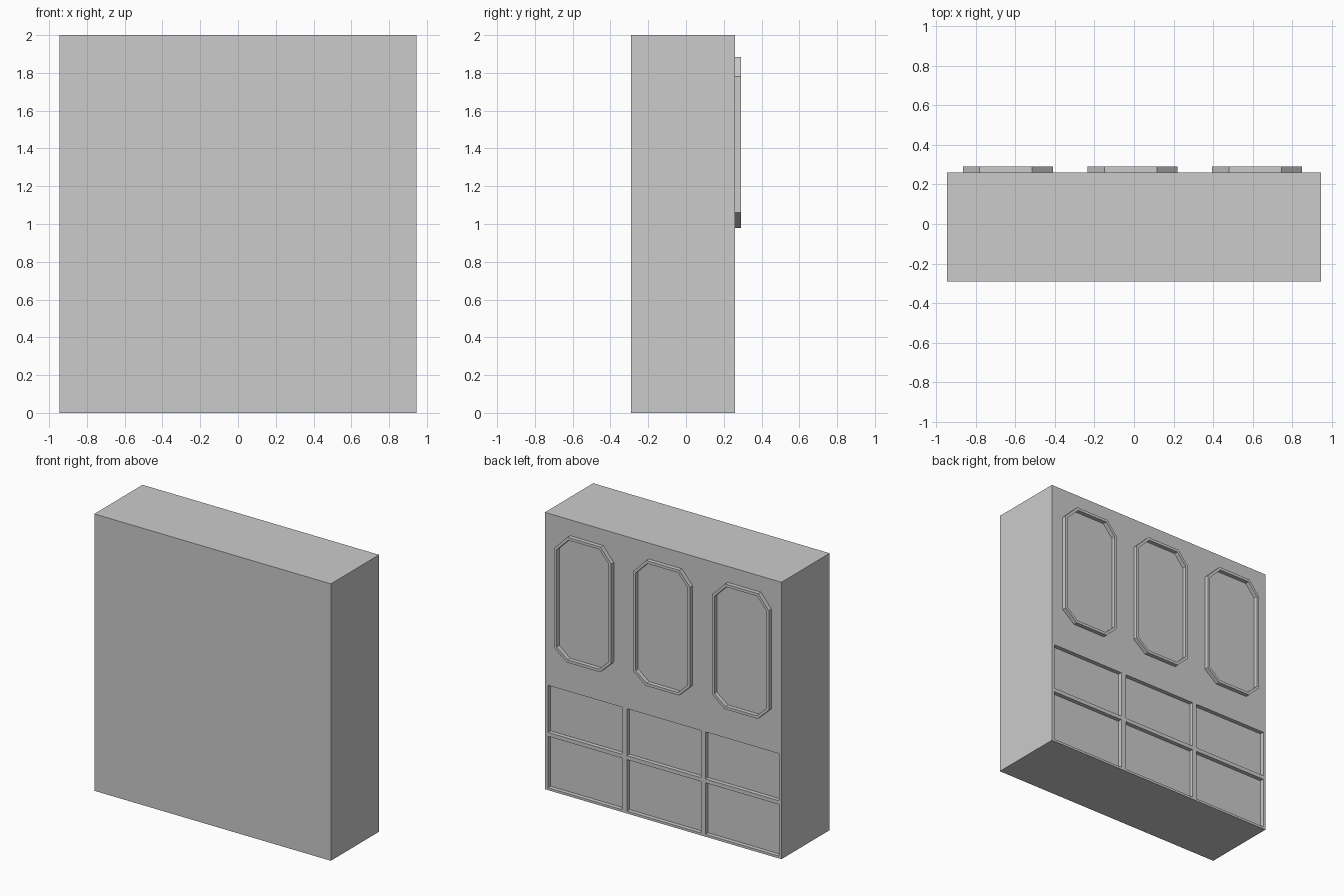
import bpy, bmesh
from mathutils import Vector

if "Cube" in bpy.data.objects:
    bpy.data.objects.remove(bpy.data.objects["Cube"])

BACK = 0.26      # y of the detailed face
TRIM = 0.03      # projection of the octagonal trims


def add_box(bm, lo, hi):
    lo, hi = Vector(lo), Vector(hi)
    verts = bmesh.ops.create_cube(bm, size=1)["verts"]
    for v in verts:
        v.co = Vector([(lo[i] + hi[i]) / 2 + v.co[i] * (hi[i] - lo[i]) for i in range(3)])


def make_object(name, bm):
    bmesh.ops.recalc_face_normals(bm, faces=bm.faces)
    mesh = bpy.data.meshes.new(name)
    bm.to_mesh(mesh)
    bm.free()
    obj = bpy.data.objects.new(name, mesh)
    bpy.context.collection.objects.link(obj)
    return obj


# Main cabinet block
bm = bmesh.new()
add_box(bm, (-0.945, -0.29, 0), (0.945, BACK, 2))
body = make_object("cabinet_body", bm)

# Cutter for the two rows of three recessed panels
bm = bmesh.new()
for cx in (-0.632, -0.006, 0.626):
    for z0, z1 in ((0.017, 0.389), (0.417, 0.757)):
        add_box(bm, (cx - 0.295, BACK - 0.03, z0), (cx + 0.295, BACK + 0.1, z1))
cutter = make_object("panel_cutter", bm)
cutter.hide_render = True

mod = body.modifiers.new("recessed_panels", "BOOLEAN")
mod.operation = "DIFFERENCE"
mod.solver = "EXACT"
mod.object = cutter
bpy.context.view_layer.objects.active = body
bpy.ops.object.modifier_apply(modifier=mod.name)
bpy.data.objects.remove(cutter)


# Octagonal raised window trims
def window_trim(name, x0):
    x1, z0, z1 = x0 + 0.455, 0.98, 1.885
    outline = [(x0 + 0.09, z0), (x1 - 0.1, z0), (x1, z0 + 0.08), (x1, z1 - 0.105),
               (x1 - 0.105, z1), (x0 + 0.085, z1), (x0, z1 - 0.1), (x0, z0 + 0.085)]
    bm = bmesh.new()
    face = bm.faces.new([bm.verts.new((x, BACK, z)) for x, z in outline])
    face.normal_update()
    bmesh.ops.inset_region(bm, faces=[face], thickness=0.02, use_boundary=True,
                           use_even_offset=True)
    bmesh.ops.delete(bm, geom=[face], context="FACES_ONLY")
    ring = bmesh.ops.extrude_face_region(bm, geom=bm.faces[:], use_keep_orig=True)
    moved = [g for g in ring["geom"] if isinstance(g, bmesh.types.BMVert)]
    bmesh.ops.translate(bm, verts=moved, vec=(0, TRIM, 0))
    make_object(name, bm)


for i, x0 in enumerate((-0.865, -0.235, 0.395)):
    window_trim(f"window_trim_{i + 1}", x0)
